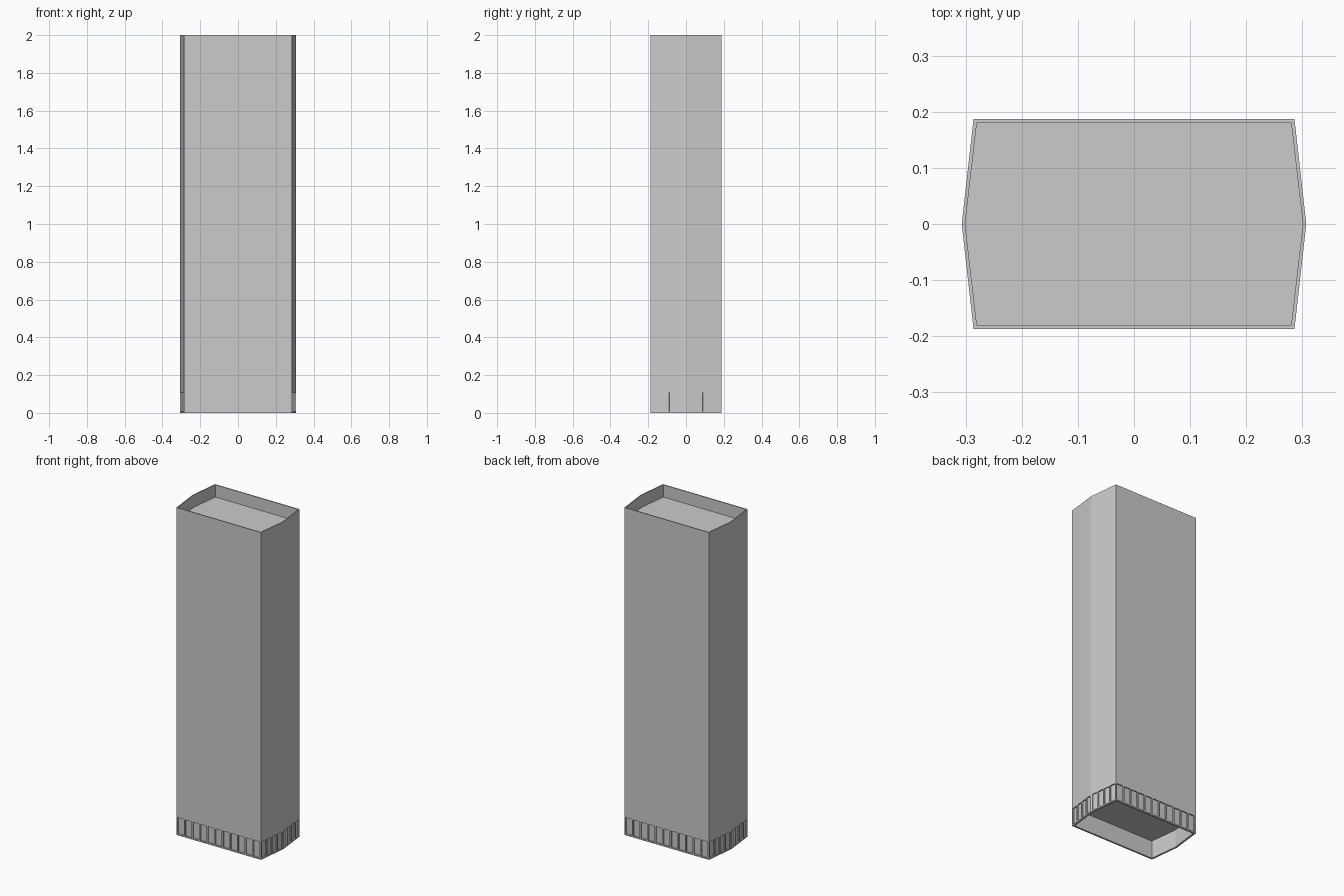
import bpy
import bmesh
from mathutils import Vector

cube = bpy.data.objects.get("Cube")
if cube:
    bpy.data.objects.remove(cube, do_unlink=True)

HALF_X, MID_X, HALF_Y = 0.286, 0.307, 0.187
HEIGHT, ROOF_Z = 2.0, 1.925
SILL_Z, HEAD_Z = 0.008, 0.108
PARAPET, BASE_WALL, RECESS = 0.006, 0.011, 0.007
GAP = 0.009

grey = bpy.data.materials.new("concrete grey")
grey.use_nodes = True
colour = (0.6, 0.6, 0.6, 1)
grey.diffuse_color = colour
grey.node_tree.nodes["Principled BSDF"].inputs["Base Color"].default_value = colour


def plan(inset=0.0):
    """Six-sided tower plan, counter-clockwise from above."""
    x, m, y = HALF_X - inset, MID_X - inset, HALF_Y - inset
    return [Vector(p) for p in ((-x, -y), (x, -y), (m, 0), (x, y), (-x, y), (-m, 0))]


def finish(bm, name):
    bmesh.ops.remove_doubles(bm, verts=bm.verts, dist=1e-5)
    mesh = bpy.data.meshes.new(name)
    bm.to_mesh(mesh)
    bm.free()
    mesh.materials.append(grey)
    obj = bpy.data.objects.new(name, mesh)
    bpy.context.collection.objects.link(obj)
    return obj


def face(bm, points):
    return bm.faces.new([bm.verts.new(p) for p in points])


def ring(points, z):
    return [Vector((p.x, p.y, z)) for p in points]


def hollow_end(bm, inset, rim_z, floor_z):
    """Flat rim, inner walls and end plate of an open tray."""
    outer, inner, floor = ring(plan(), rim_z), ring(plan(inset), rim_z), ring(plan(inset), floor_z)
    up = rim_z > floor_z
    for i in range(6):
        j = (i + 1) % 6
        for quad in ([outer[i], outer[j], inner[j], inner[i]],
                     [inner[i], inner[j], floor[j], floor[i]]):
            face(bm, quad if up else quad[::-1])
    face(bm, floor if up else floor[::-1])


# Tower shaft with a parapet round the sunken roof
bm = bmesh.new()
low, high = ring(plan(), HEAD_Z), ring(plan(), HEIGHT)
for i in range(6):
    j = (i + 1) % 6
    face(bm, [low[i], low[j], high[j], high[i]])
hollow_end(bm, PARAPET, HEIGHT, ROOF_Z)
finish(bm, "tower_shaft")

# Ground-floor band with recessed bays between narrow piers
bm = bmesh.new()
hollow_end(bm, BASE_WALL, 0.0, HEAD_Z)
corners = plan()
bays = []
for i, a in enumerate(corners):
    b = corners[(i + 1) % 6]
    length = (b - a).length
    count = 11 if length > 0.3 else 4
    pitch = (length - GAP) / count
    stops = [0.0]
    for k in range(count):
        start = GAP / 2 + k * pitch
        stops += [start + GAP / 2, start + pitch - GAP / 2]
    stops.append(length)
    for k in range(len(stops) - 1):
        p, q = (a.lerp(b, s / length) for s in stops[k:k + 2])
        for z0, z1 in ((0.0, SILL_Z), (SILL_Z, HEAD_Z)):
            f = face(bm, [Vector((p.x, p.y, z0)), Vector((q.x, q.y, z0)),
                          Vector((q.x, q.y, z1)), Vector((p.x, p.y, z1))])
            if k % 2 and z0 > 0:
                bays.append(f)

# Push the bays inward
for f in bays:
    f.normal_update()
    inward = -f.normal * RECESS
    pushed = bmesh.ops.extrude_discrete_faces(bm, faces=[f])["faces"][0]
    bmesh.ops.translate(bm, verts=pushed.verts, vec=inward)
finish(bm, "base_bays")
